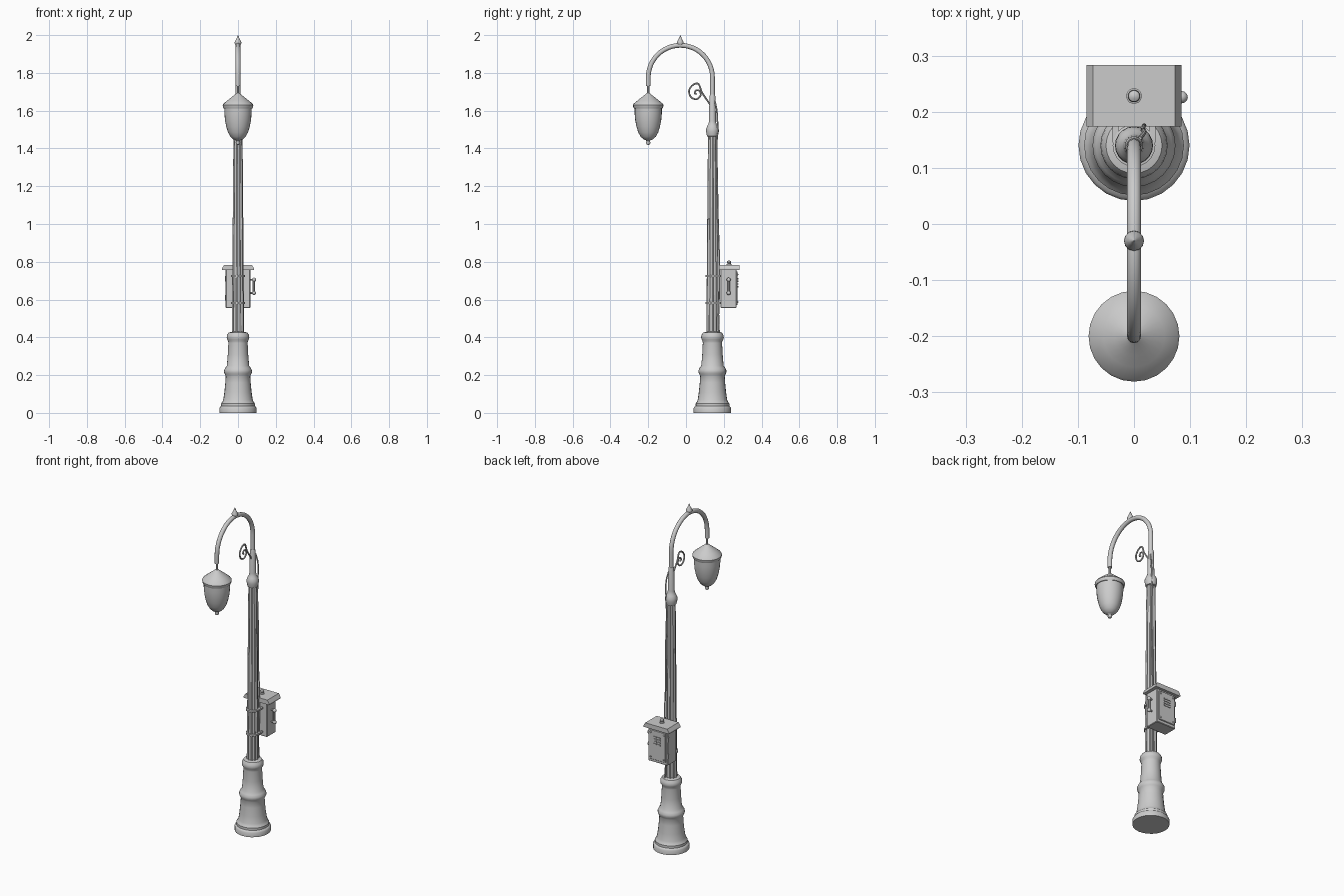
import bpy, bmesh, math
from mathutils import Vector

if "Cube" in bpy.data.objects:
    bpy.data.objects.remove(bpy.data.objects["Cube"])

PY = 0.14    # pole axis
LY = -0.20   # lamp axis


def finish(name, bm, smooth=True):
    bmesh.ops.remove_doubles(bm, verts=bm.verts, dist=1e-6)
    bmesh.ops.recalc_face_normals(bm, faces=bm.faces)
    me = bpy.data.meshes.new(name)
    bm.to_mesh(me)
    bm.free()
    ob = bpy.data.objects.new(name, me)
    bpy.context.collection.objects.link(ob)
    if smooth:
        bpy.ops.object.select_all(action='DESELECT')
        ob.select_set(True)
        bpy.context.view_layer.objects.active = ob
        bpy.ops.object.shade_smooth_by_angle(angle=math.radians(35))
    return ob


def loft(bm, rings):
    vs = [[bm.verts.new(p) for p in r] for r in rings]
    n = len(vs[0])
    for a, b in zip(vs, vs[1:]):
        for i in range(n):
            bm.faces.new((a[i], a[(i + 1) % n], b[(i + 1) % n], b[i]))
    bm.faces.new(vs[0][::-1])
    bm.faces.new(vs[-1])


def lathe(name, profile, x, y, n=24):
    bm = bmesh.new()
    loft(bm, [[(x + r * math.cos(2 * math.pi * i / n), y + r * math.sin(2 * math.pi * i / n), z)
               for i in range(n)] for r, z in profile])
    return finish(name, bm)


def box(name, x0, x1, y0, y1, z0, z1, taper=0.0, bevel=0.0):
    bm = bmesh.new()
    t = taper
    loft(bm, [[(x0, y0, z0), (x1, y0, z0), (x1, y1, z0), (x0, y1, z0)],
              [(x0 + t, y0, z1), (x1 - t, y0, z1), (x1 - t, y1, z1), (x0 + t, y1, z1)]])
    if bevel:
        bmesh.ops.bevel(bm, geom=bm.edges[:], offset=bevel, segments=1, affect='EDGES')
    return finish(name, bm, False)


def ball(name, r, loc):
    bm = bmesh.new()
    bmesh.ops.create_uvsphere(bm, u_segments=12, v_segments=8, radius=r)
    bmesh.ops.translate(bm, verts=bm.verts, vec=loc)
    return finish(name, bm)


def smooth_path(pts, steps=6):
    # Catmull-Rom through the points
    p = [Vector(q) for q in pts]
    p = [2 * p[0] - p[1]] + p + [2 * p[-1] - p[-2]]
    out = []
    for i in range(1, len(p) - 2):
        a, b, c, d = p[i - 1:i + 3]
        for k in range(steps):
            t = k / steps
            out.append(0.5 * (2 * b + (c - a) * t + (2 * a - 5 * b + 4 * c - d) * t ** 2
                              + (3 * b - a - 3 * c + d) * t ** 3))
    return out + [p[-2]]


def tube(name, pts, r, n=10):
    p = [Vector(q) for q in pts]
    u, rings = None, []
    for i, c in enumerate(p):
        t = (p[min(i + 1, len(p) - 1)] - p[max(i - 1, 0)]).normalized()
        if u is None:
            u = Vector((1, 0, 0)) if abs(t.x) < 0.9 else Vector((0, 0, 1))
        u = (u - t * u.dot(t)).normalized()
        v = t.cross(u)
        rings.append([c + r * (u * math.cos(2 * math.pi * k / n) + v * math.sin(2 * math.pi * k / n))
                      for k in range(n)])
    bm = bmesh.new()
    loft(bm, rings)
    return finish(name, bm)


# Turned pedestal
lathe("pedestal", [(.099, 0), (.099, .026), (.095, .032), (.089, .036), (.089, .05), (.083, .058),
                   (.078, .07), (.072, .11), (.067, .16), (.065, .195), (.070, .205), (.074, .215),
                   (.074, .225), (.068, .238), (.059, .25), (.054, .31), (.051, .37), (.052, .38),
                   (.058, .39), (.060, .40), (.058, .412), (.050, .425), (.030, .43)], 0, PY)

# Fluted tapering shaft
FL = 10
rings = []
for r, z in ((.033, .42), (.024, 1.48)):
    ring = []
    for i in range(FL * 4):
        a = 2 * math.pi * i / (FL * 4)
        f = r * (1, 1, .86, .86)[i % 4]
        ring.append((f * math.cos(a), PY + f * math.sin(a), z))
    rings.append(ring)
bm = bmesh.new()
loft(bm, rings)
finish("fluted_shaft", bm, False)

# Collar and upper sleeve
lathe("collar", [(.022, 1.462), (.029, 1.465), (.031, 1.475), (.034, 1.49), (.033, 1.505),
                 (.027, 1.52), (.021, 1.53), (.0185, 1.545), (.016, 1.675), (.013, 1.685)], 0, PY, 20)

# Curved arm
arm = [(0, PY, 1.66), (0, PY, 1.72)]
for i in range(25):
    a = math.pi * i / 24
    arm.append((0, -.03 + .17 * math.cos(a), 1.776 + .17 * math.sin(a)))
arm.append((0, LY, 1.73))
tube("arm", arm, .0125, 12)

# Finial at the top of the arm
lathe("finial", [(.012, 1.945), (.018, 1.958), (.017, 1.964), (.008, 1.982), (.0005, 2.0)], 0, -.03, 12)

# Scroll ornament
scroll = [(0, .128, 1.632), (0, .105, 1.665), (0, .083, 1.70), (0, .065, 1.742), (0, .035, 1.735),
          (0, .016, 1.705), (0, .027, 1.671), (0, .056, 1.661), (0, .077, 1.68), (0, .072, 1.704),
          (0, .055, 1.708), (0, .046, 1.694), (0, .056, 1.687)]
tube("scroll", smooth_path(scroll), .0045, 8)

# Hanging lamp
lathe("lamp_rod", [(.006, 1.68), (.006, 1.74)], 0, LY, 10)
lathe("lamp_cap", [(.070, 1.612), (.076, 1.612), (.079, 1.618), (.081, 1.63), (.077, 1.637), (.055, 1.655),
                   (.035, 1.671), (.018, 1.684), (.008, 1.693)], 0, LY)
lathe("lamp_globe", [(.008, 1.442), (.025, 1.448), (.040, 1.462), (.053, 1.485), (.062, 1.515),
                     (.069, 1.55), (.072, 1.585), (.072, 1.625)], 0, LY)
lathe("lamp_tip", [(.002, 1.418), (.009, 1.422), (.012, 1.43), (.010, 1.44), (.016, 1.446),
                   (.014, 1.455)], 0, LY, 14)

# Cable along the back of the shaft
cable = [(.010, .152, 1.655), (.018, .163, 1.60), (.016, .167, 1.52), (.015, .163, 1.40),
         (.018, .166, 1.2), (.015, .170, 1.0), (.018, .175, .85), (.017, .176, .65),
         (.015, .172, .52), (.018, .176, .41)]
tube("cable", smooth_path(cable), .004, 8)

# Control box with roof, door, vents and screws
box("box_body", -.065, .065, .183, .267, .555, .765, bevel=.003)
box("box_roof_lip", -.085, .085, .174, .283, .757, .764)
box("box_roof", -.085, .085, .174, .283, .764, .784, taper=.012)
box("box_door", -.053, .053, .265, .273, .572, .748, bevel=.002)
for sx in (-1, 1):
    for k in range(4):
        z = .665 + k * .014
        box("vent_slat", sx * .012 - .010, sx * .012 + .010, .272, .277, z, z + .007)
    for z in (.587, .733):
        ball("door_screw", .005, (sx * .044, .273, z))
lathe("roof_knob", [(.014, .782), (.014, .788), (.008, .790), (.011, .795), (.010, .803),
                    (.004, .807)], 0, .228, 14)

# Side handle
tube("handle_bar", [(.083, .226, .632), (.083, .226, .708)], .007, 10)
for z in (.635, .705):
    ball("handle_end", .011, (.085, .226, z))
    tube("handle_post", [(.06, .226, z), (.083, .226, z)], .005, 8)

# Hinges on the opposite side
for z in (.61, .71):
    lathe("hinge", [(.005, z - .014), (.005, z + .014)], -.065, .262, 8)

# Clamp bands tying the box to the shaft
for z in (.582, .725):
    lathe("clamp_band", [(.034, z - .006), (.038, z - .005), (.038, z + .005), (.034, z + .006)], 0, PY, 20)
    for sx in (-1, 1):
        box("clamp_arm", sx * .033 - .005, sx * .033 + .005, .145, .187, z - .005, z + .005)
